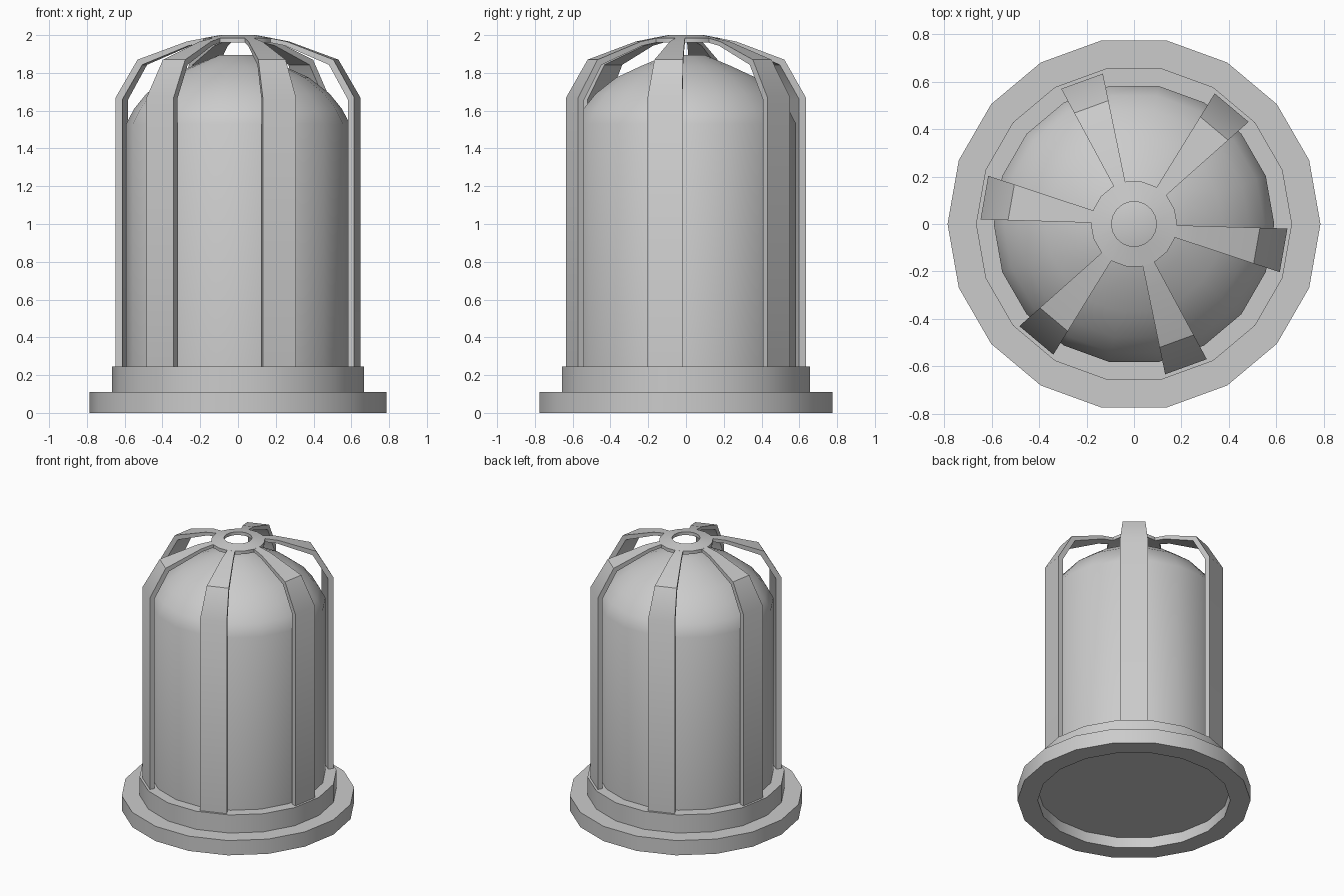
import bpy, bmesh, math

if "Cube" in bpy.data.objects:
    bpy.data.objects.remove(bpy.data.objects["Cube"])

SIDES = 18


def finish(name, bm, angle):
    bmesh.ops.remove_doubles(bm, verts=bm.verts, dist=1e-5)
    bmesh.ops.recalc_face_normals(bm, faces=bm.faces)
    me = bpy.data.meshes.new(name)
    bm.to_mesh(me)
    bm.free()
    ob = bpy.data.objects.new(name, me)
    bpy.context.collection.objects.link(ob)
    bpy.ops.object.select_all(action='DESELECT')
    bpy.context.view_layer.objects.active = ob
    ob.select_set(True)
    bpy.ops.object.shade_smooth_by_angle(angle=math.radians(angle))
    return ob


def lathe(name, profile, angle=30, closed=False):
    bm = bmesh.new()
    verts = [bm.verts.new((r, 0, z)) for r, z in profile]
    n = len(verts)
    edges = [bm.edges.new((verts[i], verts[(i + 1) % n]))
             for i in range(n if closed else n - 1)]
    bmesh.ops.spin(bm, geom=verts + edges, cent=(0, 0, 0), axis=(0, 0, 1),
                   angle=math.tau, steps=SIDES, use_merge=True)
    return finish(name, bm, angle)


# Stepped base with a recessed underside
lathe("base", [(0, 0.08), (0.65, 0.08), (0.65, 0), (0.787, 0), (0.787, 0.11),
               (0.667, 0.11), (0.667, 0.245), (0.57, 0.245)])

# Domed lamp body
lathe("dome", [(0.592, 0.24), (0.592, 1.53), (0.55, 1.61), (0.485, 1.69),
               (0.375, 1.775), (0.24, 1.837), (0.1, 1.895), (0, 1.895)], angle=45)

# Ring at the top of the cage
lathe("cage_ring", [(0.095, 2.0), (0.182, 1.984), (0.182, 1.96), (0.095, 1.976)],
      closed=True)

# Six bent cage bars running from the ring down to the base
outer = [(0.648, 0.24), (0.648, 1.67), (0.532, 1.87), (0.272, 1.966), (0.17, 1.986)]
inner = [(0.612, 0.24), (0.612, 1.66), (0.507, 1.843), (0.262, 1.944), (0.17, 1.962)]
half = math.radians(8.3)
for k in range(6):
    a = math.radians(-10 + 60 * k)
    bm = bmesh.new()
    rows = []
    for (ro, zo), (ri, zi) in zip(outer, inner):
        rows.append([bm.verts.new((r * math.cos(a + s), r * math.sin(a + s), z))
                     for r, z, s in ((ro, zo, -half), (ro, zo, half),
                                     (ri, zi, half), (ri, zi, -half))])
    for p, q in zip(rows, rows[1:]):
        for i in range(4):
            j = (i + 1) % 4
            bm.faces.new((p[i], p[j], q[j], q[i]))
    bm.faces.new(rows[0])
    bm.faces.new(rows[-1])
    finish("cage_bar_%d" % (k + 1), bm, 30)
